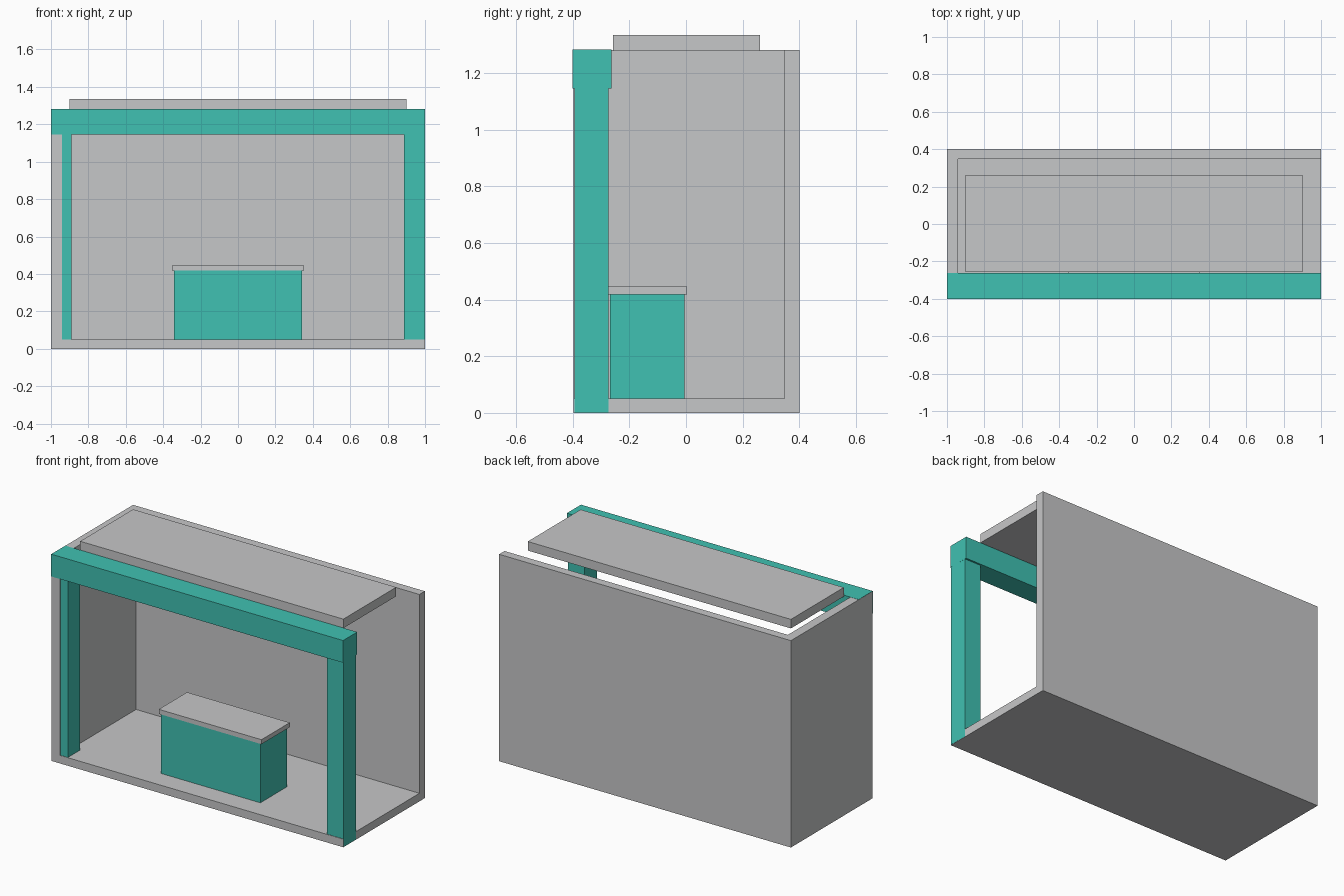
import bpy

# Remove the default cube
if "Cube" in bpy.data.objects:
    bpy.data.objects.remove(bpy.data.objects["Cube"], do_unlink=True)


def make_material(name, colour):
    mat = bpy.data.materials.new(name)
    mat.use_nodes = True
    mat.diffuse_color = colour
    for node in mat.node_tree.nodes:
        if node.type == "BSDF_PRINCIPLED":
            node.inputs["Base Color"].default_value = colour
    return mat


gray = make_material("light_gray", (0.565, 0.571, 0.578, 1))
teal = make_material("teal", (0.051, 0.533, 0.445, 1))


def box(name, x, y, z, mat):
    """Box spanning the given (low, high) ranges."""
    spans = (x, y, z)
    bpy.ops.mesh.primitive_cube_add(size=1, location=[(a + b) / 2 for a, b in spans])
    obj = bpy.context.object
    obj.name = name
    obj.scale = [b - a for a, b in spans]
    bpy.ops.object.transform_apply(location=True, rotation=False, scale=True)
    obj.data.materials.append(mat)
    return obj


# Shell: floor, back wall and one side wall, hollowed from a single block
shell = box("booth_shell", (-1, 1), (-0.397, 0.401), (0, 1.282), gray)
cutter = box("shell_cutter", (-0.942, 1.2), (-0.6, 0.348), (0.05, 1.5), gray)
cutter.hide_render = True
cut = shell.modifiers.new("hollow", "BOOLEAN")
cut.operation = "DIFFERENCE"
cut.solver = "EXACT"
cut.object = cutter
bpy.ops.object.select_all(action="DESELECT")
bpy.context.view_layer.objects.active = shell
shell.select_set(True)
bpy.ops.object.modifier_apply(modifier=cut.name)
bpy.data.objects.remove(cutter, do_unlink=True)

# Front frame: two posts and the beam across them
post_y = (-0.394, -0.274)
box("left_post", (0.887, 1.0005), post_y, (0.002, 1.2), teal)
box("right_post", (-0.998, -0.89), post_y, (0.002, 1.2), teal)
box("front_beam", (-0.9995, 1.001), (-0.401, -0.263), (1.145, 1.283), teal)

# Floating roof panel
box("roof_panel", (-0.902, 0.902), (-0.257, 0.261), (1.278, 1.334), gray)

# Counter
box("counter_base", (-0.341, 0.341), (-0.268, -0.005), (0.05, 0.418), teal)
box("counter_top", (-0.352, 0.352), (-0.273, 0.004), (0.418, 0.446), gray)
